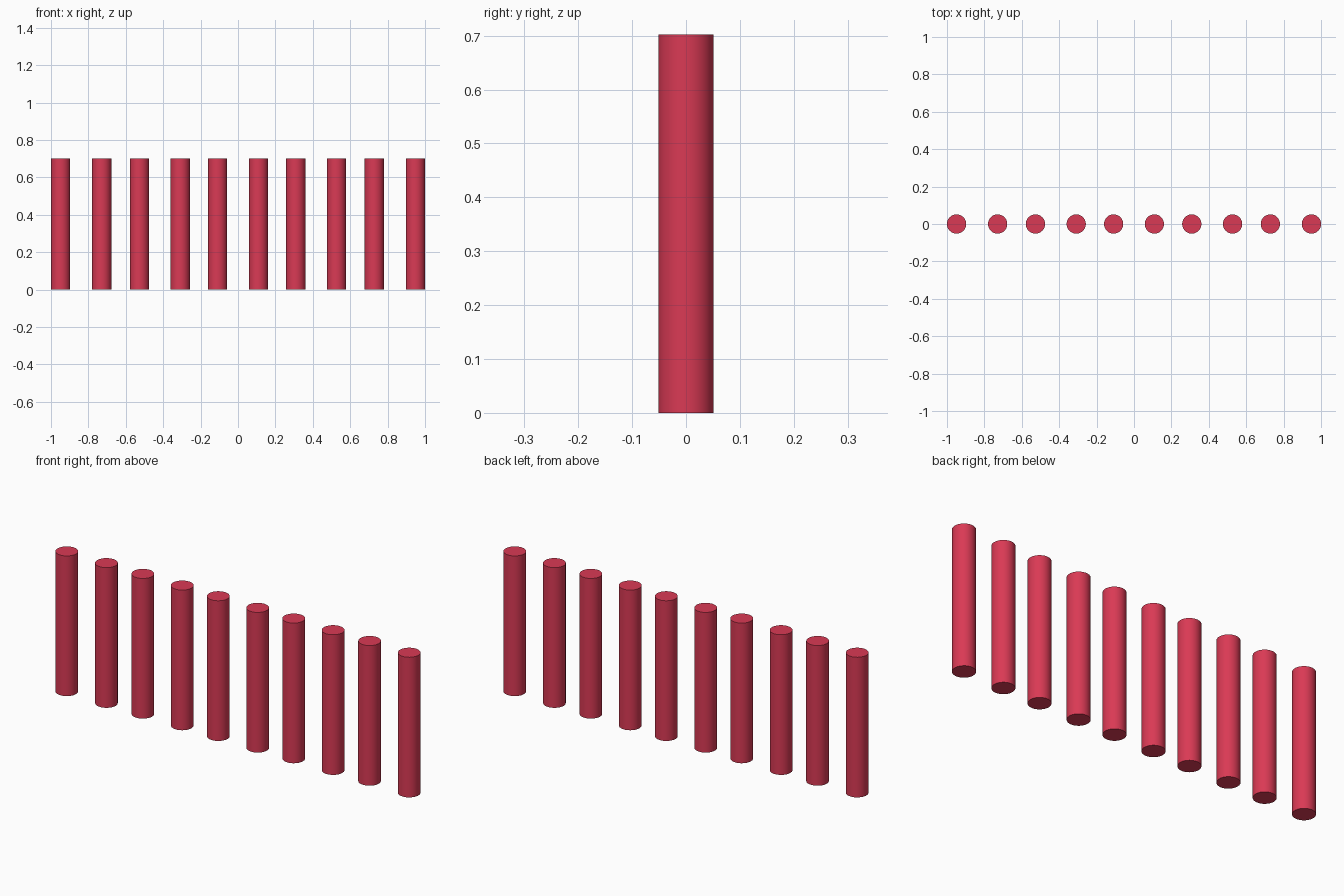
import bpy
import math

if "Cube" in bpy.data.objects:
    bpy.data.objects.remove(bpy.data.objects["Cube"])

RADIUS = 0.0514
HEIGHT = 0.702
HALF = HEIGHT / 2

red = bpy.data.materials.new("crimson red")
red.diffuse_color = (0.70, 0.042, 0.09, 1.0)
red.use_nodes = True
red.node_tree.nodes["Principled BSDF"].inputs["Base Color"].default_value = red.diffuse_color


def cylinder(name, x, z_bottom):
    bpy.ops.mesh.primitive_cylinder_add(
        vertices=48, radius=RADIUS, depth=HALF,
        location=(x, 0, z_bottom + HALF / 2))
    ob = bpy.context.object
    ob.name = name
    ob.data.materials.append(red)
    bpy.ops.object.shade_smooth_by_angle(angle=math.radians(30))


# Row of ten posts, mirrored about x = 0; each is two stacked segments
for i, x in enumerate((0.109, 0.309, 0.527, 0.729, 0.9486)):
    for side, sign in (("left", -1), ("right", 1)):
        cylinder(f"post_lower_{side}_{i + 1}", sign * x, 0)
        cylinder(f"post_upper_{side}_{i + 1}", sign * x, HALF)
